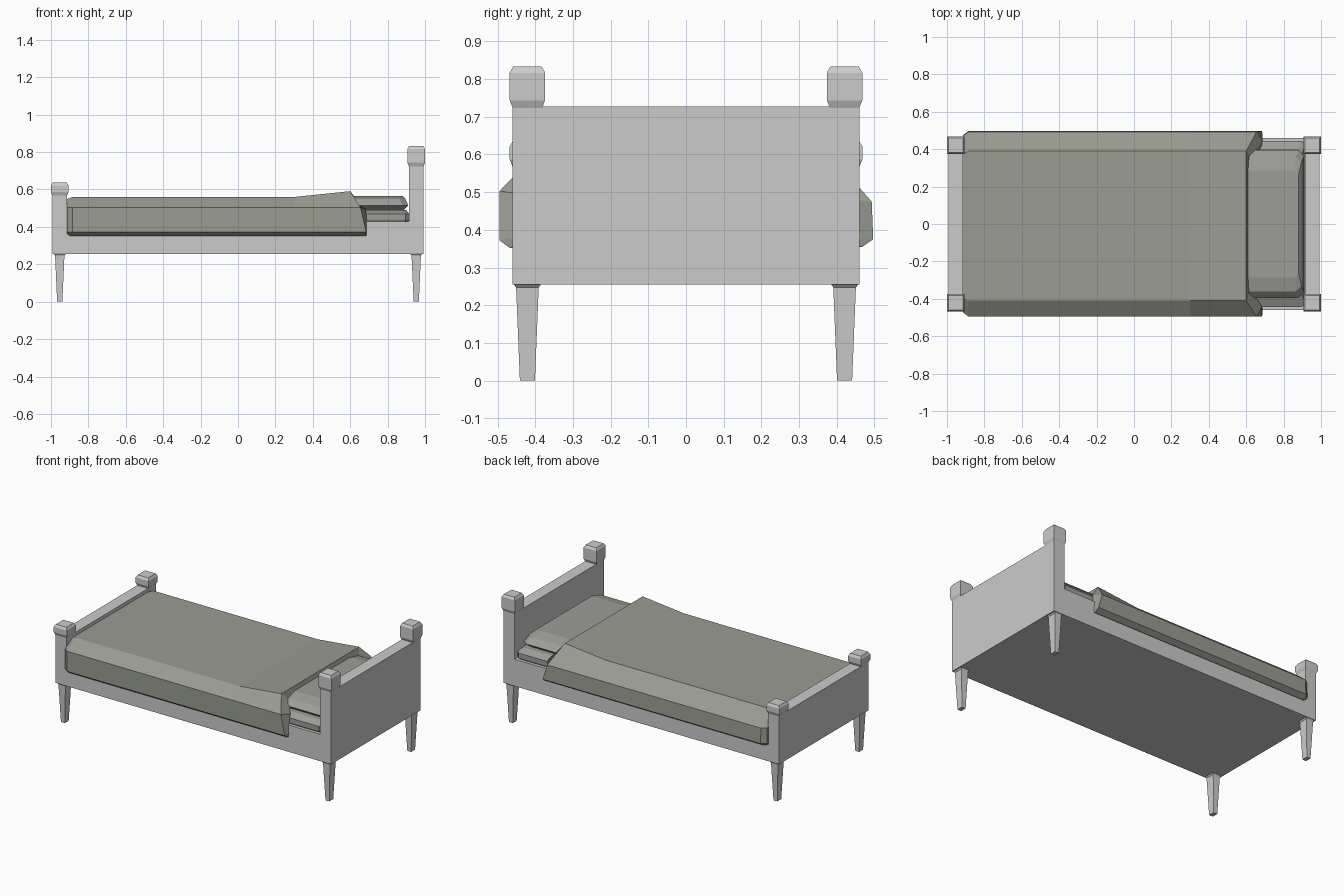
import bpy, bmesh

if "Cube" in bpy.data.objects:
    bpy.data.objects.remove(bpy.data.objects["Cube"])

def material(name, rgb):
    m = bpy.data.materials.new(name)
    m.diffuse_color = (*rgb, 1)
    m.use_nodes = True
    m.node_tree.nodes["Principled BSDF"].inputs["Base Color"].default_value = m.diffuse_color
    return m

FRAME = material("painted grey frame", (0.60, 0.60, 0.60))
BLANKET = material("grey green blanket", (0.32, 0.33, 0.29))
LINEN = material("grey linen", (0.34, 0.34, 0.32))

def loft(name, rings, mat):
    """Closed solid skinned through rings of equal point count."""
    bm = bmesh.new()
    vs = [[bm.verts.new(p) for p in r] for r in rings]
    n = len(rings[0])
    for a, b in zip(vs, vs[1:]):
        for i in range(n):
            j = (i + 1) % n
            bm.faces.new((a[i], a[j], b[j], b[i]))
    bm.faces.new(vs[0][::-1])
    bm.faces.new(vs[-1])
    bmesh.ops.recalc_face_normals(bm, faces=bm.faces)
    me = bpy.data.meshes.new(name)
    bm.to_mesh(me)
    bm.free()
    me.materials.append(mat)
    ob = bpy.data.objects.new(name, me)
    bpy.context.collection.objects.link(ob)
    return ob

def rect(cx, cy, hx, hy, z):
    return [(cx - hx, cy - hy, z), (cx + hx, cy - hy, z),
            (cx + hx, cy + hy, z), (cx - hx, cy + hy, z)]

def octa(cx, cy, hx, hy, z, c):
    return [(cx - hx + c, cy - hy, z), (cx + hx - c, cy - hy, z),
            (cx + hx, cy - hy + c, z), (cx + hx, cy + hy - c, z),
            (cx + hx - c, cy + hy, z), (cx - hx + c, cy + hy, z),
            (cx - hx, cy + hy - c, z), (cx - hx, cy - hy + c, z)]

# end boards and side rail block
for name, x, top in (("footboard", -0.953, 0.57), ("headboard", 0.953, 0.727)):
    loft(name, [rect(x, 0, 0.039, 0.46, z) for z in (0.255, top)], FRAME)
loft("side_rails", [rect(0, 0, 0.916, 0.46, z) for z in (0.255, 0.43)], FRAME)

# tapered legs and post caps
for sx, end, z0, z1 in ((-1, "foot", 0.567, 0.637), (1, "head", 0.724, 0.833)):
    for sy, side in ((-1, "front"), (1, "back")):
        cx, cy = sx * 0.953, sy * 0.421
        loft(f"{end}_{side}_leg", [
            rect(cx, cy, 0.014, 0.020, 0), rect(cx, cy, 0.025, 0.030, 0.247),
            rect(cx, cy, 0.034, 0.037, 0.257)], FRAME)
        loft(f"{end}_{side}_post_cap", [
            rect(cx, cy, 0.039, 0.039, z0), rect(cx, cy, 0.047, 0.047, z0 + 0.02),
            rect(cx, cy, 0.047, 0.047, z1 - 0.016),
            rect(cx, cy, 0.038, 0.038, z1)], FRAME)

# mattress with bevelled top
loft("mattress", [octa(0, 0, 0.91, 0.435, 0.42, 0.02), octa(0, 0, 0.915, 0.445, 0.44, 0.02),
                  octa(0, 0, 0.915, 0.445, 0.47, 0.02), octa(0, 0, 0.90, 0.40, 0.49, 0.02)], LINEN)

# pillow
loft("pillow", [octa(0.74, 0, 0.14, 0.36, 0.485, 0.03), octa(0.74, 0, 0.17, 0.395, 0.515, 0.03),
                octa(0.74, 0, 0.155, 0.36, 0.55, 0.03), octa(0.74, 0, 0.14, 0.285, 0.566, 0.02)], LINEN)

# blanket: outline across the bed, swept from foot to head
section = [(-0.468, 0.352), (-0.495, 0.372), (-0.495, 0.503), (-0.41, 0.56),
           (0.39, 0.56), (0.493, 0.475), (0.497, 0.375), (0.468, 0.355)]
TOP = (3, 4)

def station(x, lift=0.0):
    return [(x, y, z + (lift if i in TOP else 0)) for i, (y, z) in enumerate(section)]

foot = [(-0.915, y * 0.955, z - (0.012 if i in TOP else 0)) for i, (y, z) in enumerate(section)]
hem_x = [0.685, 0.685, 0.655, 0.60, 0.60, 0.655, 0.685, 0.685]
hem = [(x, y, z + (0.031 if i in TOP else 0)) for i, (x, (y, z)) in enumerate(zip(hem_x, section))]
inner = [(0.688, -0.455, 0.36), (0.688, -0.465, 0.38), (0.685, -0.44, 0.495), (0.622, -0.355, 0.53),
         (0.622, 0.355, 0.53), (0.685, 0.44, 0.48), (0.688, 0.465, 0.38), (0.688, 0.455, 0.36)]
loft("blanket", [foot, station(-0.885), station(0.30), hem, inner], BLANKET)
